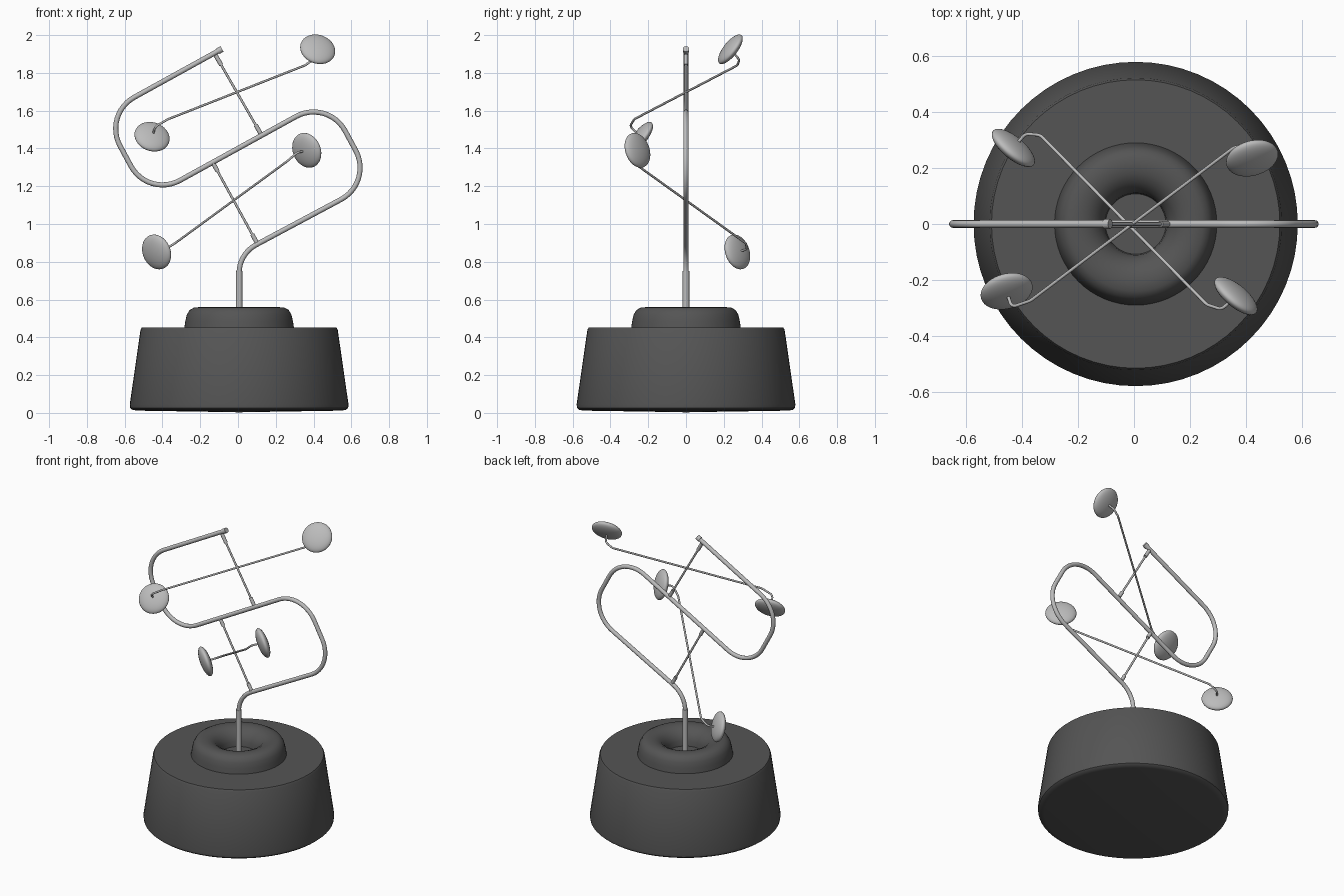
import bpy, bmesh, math
from mathutils import Vector, Matrix

if "Cube" in bpy.data.objects:
    bpy.data.objects.remove(bpy.data.objects["Cube"])


def finish(ob, angle=40):
    bpy.ops.object.select_all(action='DESELECT')
    ob.select_set(True)
    bpy.context.view_layer.objects.active = ob
    if ob.type == 'CURVE':
        bpy.ops.object.convert(target='MESH')
    bpy.ops.object.shade_smooth_by_angle(angle=math.radians(angle))
    return bpy.context.object


def paint(ob, grey):
    name = "grey_%d" % round(grey * 100)
    mat = bpy.data.materials.get(name) or bpy.data.materials.new(name)
    mat.diffuse_color = (grey, grey, grey, 1)
    mat.use_nodes = True
    mat.node_tree.nodes["Principled BSDF"].inputs["Base Color"].default_value = mat.diffuse_color
    ob.data.materials.append(mat)


def fillet(pts, radii, steps=12):
    """Round the inner corners of a polyline with circular arcs."""
    pts = [Vector(p) for p in pts]
    out = [pts[0]]
    for i in range(1, len(pts) - 1):
        p, r = pts[i], radii[i - 1]
        u, v = (pts[i - 1] - p).normalized(), (pts[i + 1] - p).normalized()
        half = u.angle(v) / 2
        t = r / math.tan(half)
        c = p + (u + v).normalized() * (r / math.sin(half))
        a, b = (p + u * t - c).normalized(), (p + v * t - c).normalized()
        out += [c + a.slerp(b, k / steps).normalized() * r for k in range(steps + 1)]
    return out + [pts[-1]]


def tube(name, pts, radius):
    cu = bpy.data.curves.new(name, 'CURVE')
    cu.dimensions = '3D'
    cu.bevel_depth = radius
    cu.bevel_resolution = 4
    cu.use_fill_caps = True
    sp = cu.splines.new('POLY')
    sp.points.add(len(pts) - 1)
    for q, p in zip(sp.points, pts):
        q.co = (*p, 1)
    ob = bpy.data.objects.new(name, cu)
    bpy.context.collection.objects.link(ob)
    return finish(ob)


def lathe(name, profile, segments=64):
    bm = bmesh.new()
    vs = [bm.verts.new((r, 0, z)) for r, z in profile]
    es = [bm.edges.new(e) for e in zip(vs, vs[1:])]
    bmesh.ops.spin(bm, geom=vs + es, axis=(0, 0, 1), cent=(0, 0, 0),
                   angle=math.tau, steps=segments)
    bmesh.ops.remove_doubles(bm, verts=bm.verts, dist=1e-4)
    bmesh.ops.recalc_face_normals(bm, faces=bm.faces)
    me = bpy.data.meshes.new(name)
    bm.to_mesh(me)
    bm.free()
    ob = bpy.data.objects.new(name, me)
    ob.location.x = 0.006
    bpy.context.collection.objects.link(ob)
    return finish(ob)


def disc(name, loc, normal):
    bm = bmesh.new()
    rot = Vector(normal).to_track_quat('Z', 'Y').to_matrix().to_4x4()
    bmesh.ops.create_uvsphere(
        bm, u_segments=40, v_segments=20, radius=1,
        matrix=Matrix.Translation(loc) @ rot @ Matrix.Diagonal((0.095, 0.095, 0.032, 1)))
    me = bpy.data.meshes.new(name)
    bm.to_mesh(me)
    bm.free()
    ob = bpy.data.objects.new(name, me)
    bpy.context.collection.objects.link(ob)
    return finish(ob)


# Tapered base with a slightly bowed underside
base = lathe("base", [(0, 0.003), (0.1, 0.005), (0.54, 0.012), (0.565, 0.016), (0.577, 0.026),
                      (0.579, 0.045), (0.522, 0.44), (0.515, 0.452), (0, 0.452)])
paint(base, 0.09)

# Rounded ring collar around the stem
collar = lathe("collar", [(0.291, 0.445), (0.285, 0.485), (0.277, 0.52), (0.262, 0.545),
                          (0.24, 0.557), (0.21, 0.56), (0.18, 0.556), (0.15, 0.542),
                          (0.125, 0.515), (0.111, 0.485), (0.107, 0.445)])
paint(collar, 0.09)

# S-shaped tube frame, point-symmetric about its centre
mid = Vector((0, 0, 1.40))
A, B = Vector((0.714, 0, -0.18)), Vector((0.476, 0, 0.262))
tip = mid + Vector((-0.09, 0, 0.524))
path = [(0.006, 0, 0.45), (0.006, 0, 0.842), mid + A, mid + B, mid - B, mid - A, tip]
parts = [tube("s_frame", fillet(path, [0.17, 0.19, 0.19, 0.19, 0.19]), 0.0135)]

# Stem sleeve and frame end cap
parts.append(tube("stem_sleeve", [(0.006, 0, 0.44), (0.006, 0, 0.75)], 0.0175))
d = (tip - (mid - A)).normalized()
parts.append(tube("frame_end_cap", [tip - d * 0.018, tip + d * 0.006], 0.017))

# Thin pivot rods with end ferrules
rods = {"upper": ((-0.119, 0, 1.894), (0.119, 0, 1.48)),
        "lower": ((-0.137, 0, 1.332), (0.099, 0, 0.902))}
for key, (a, b) in rods.items():
    a, b = Vector(a), Vector(b)
    d = (b - a).normalized()
    parts.append(tube(key + "_rod", [a, b], 0.0065))
    parts.append(tube(key + "_rod_ferrule_top", [a, a + d * 0.06], 0.0115))
    parts.append(tube(key + "_rod_ferrule_bottom", [b - d * 0.05, b], 0.0115))

# Bent wire balance arms carrying a lens-shaped disc at each end
arms = {
    "upper": ((0.22, -0.77, 0.60),
              [(-0.455, -0.24, 1.462), (-0.437, -0.297, 1.517), (-0.37, -0.274, 1.555),
               (0.355, 0.272, 1.84), (0.397, 0.283, 1.87), (0.422, 0.235, 1.925)]),
    "lower": ((0.62, 0.74, 0.26),
              [(-0.431, 0.272, 0.852), (-0.388, 0.322, 0.866), (-0.335, 0.318, 0.897),
               (0.26, -0.288, 1.332), (0.313, -0.305, 1.378), (0.364, -0.257, 1.39)]),
}
for key, (normal, pts) in arms.items():
    parts.append(tube(key + "_arm", fillet(pts, [0.03, 0.05, 0.05, 0.03], 6), 0.006))
    parts.append(disc(key + "_disc_left", pts[0], normal))
    parts.append(disc(key + "_disc_right", pts[-1], normal))

for ob in parts:
    paint(ob, 0.5)
